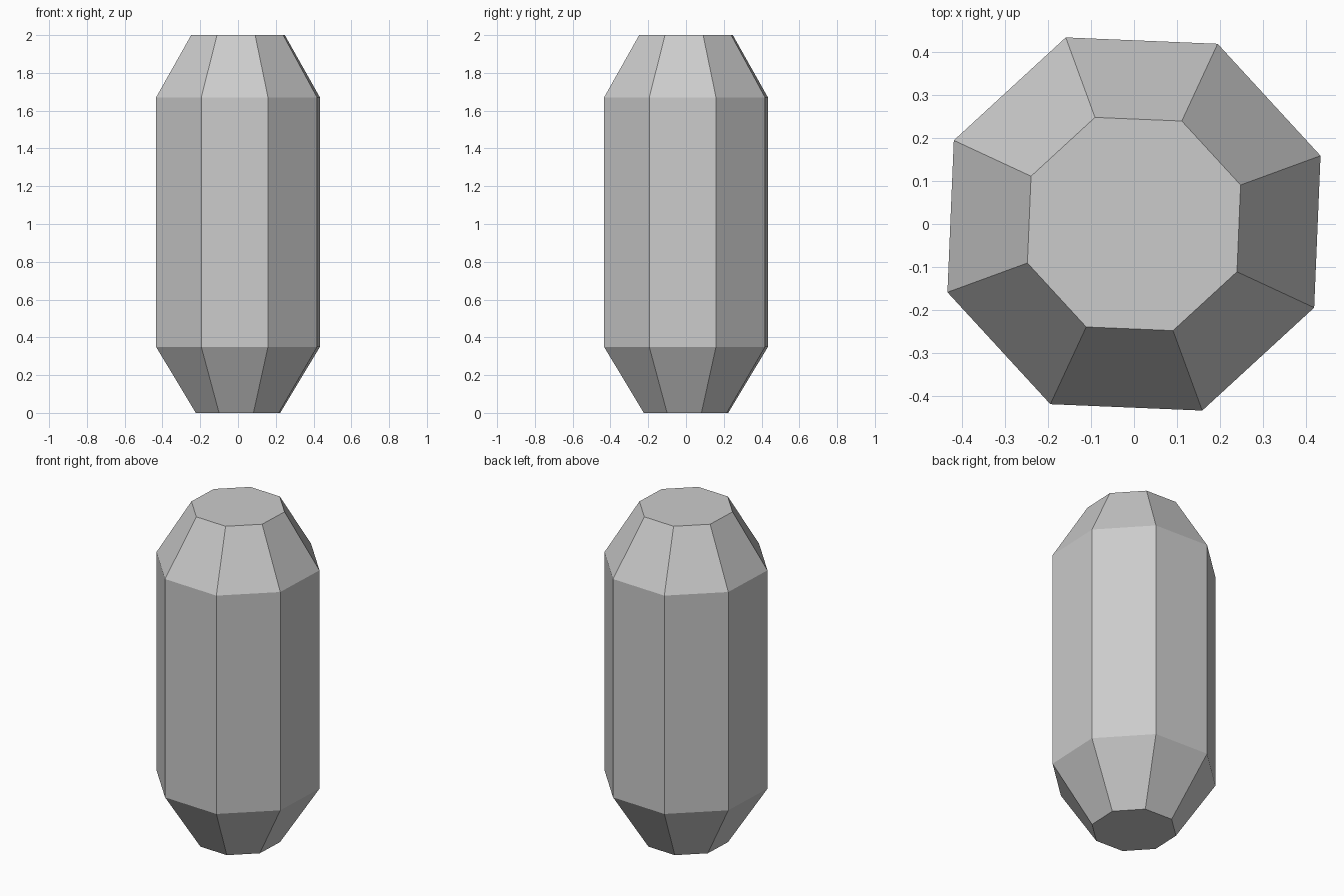
import bpy, bmesh
from math import cos, sin, radians

if "Cube" in bpy.data.objects:
    bpy.data.objects.remove(bpy.data.objects["Cube"])

SIDES = 8
TURN = 20.1  # degrees of rotation about z
# profile from bottom to top: (radius, height)
PROFILE = [(0.238, 0.0), (0.462, 0.35), (0.462, 1.67), (0.264, 2.0)]


def ring(bm, radius, z):
    angles = [radians(TURN + 360 / SIDES * i) for i in range(SIDES)]
    return [bm.verts.new((radius * cos(a), radius * sin(a), z)) for a in angles]


bm = bmesh.new()
rings = [ring(bm, r, z) for r, z in PROFILE]

# side walls: lower taper, straight body, upper taper
for low, high in zip(rings, rings[1:]):
    for i in range(SIDES):
        j = (i + 1) % SIDES
        bm.faces.new((low[i], low[j], high[j], high[i]))

# flat end caps
bm.faces.new(rings[0][::-1])
bm.faces.new(rings[-1])

mesh = bpy.data.meshes.new("octagonal_capsule")
bm.to_mesh(mesh)
bm.free()
capsule = bpy.data.objects.new("octagonal_capsule", mesh)
bpy.context.collection.objects.link(capsule)
